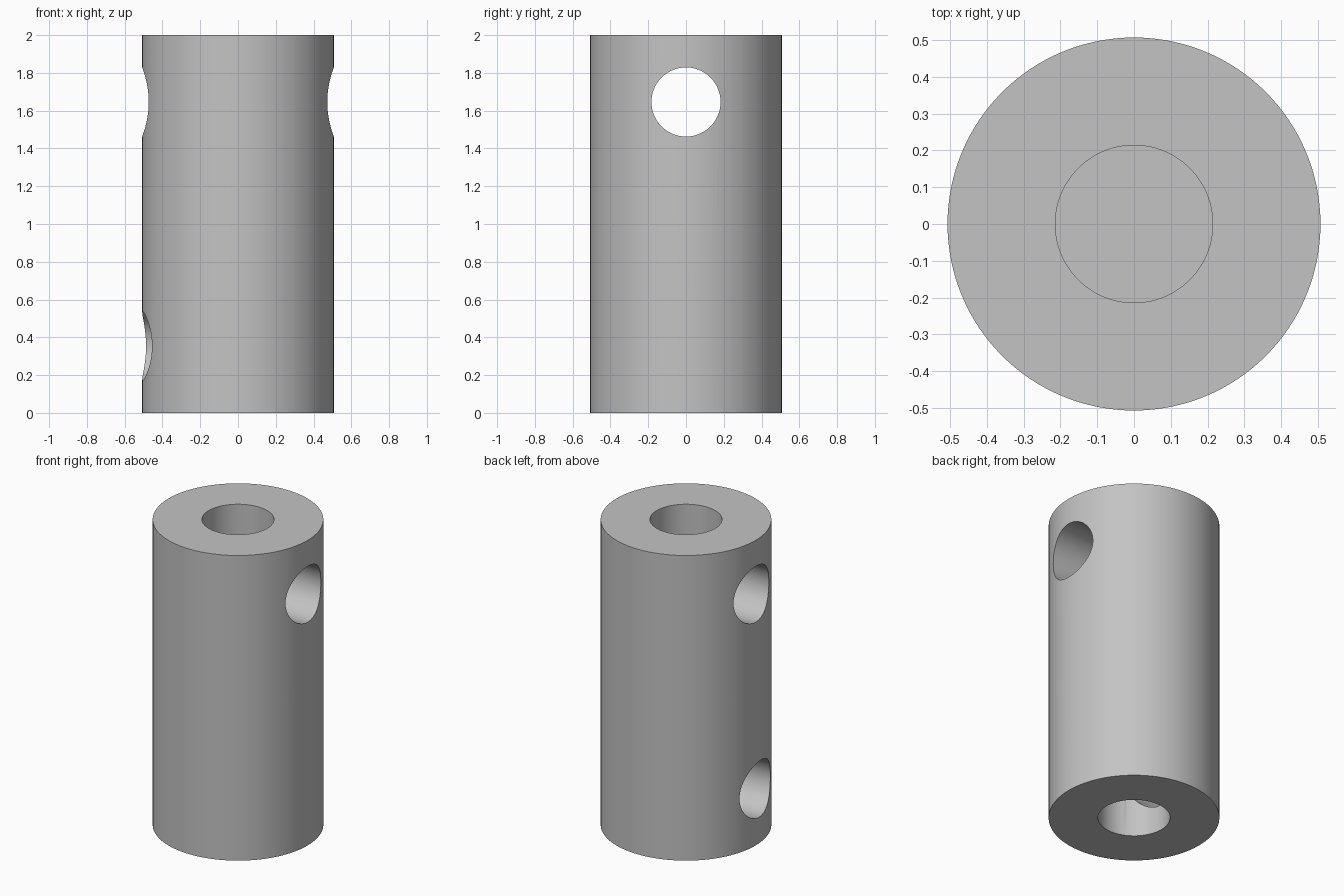
import bpy
import math
from mathutils import Matrix, Vector

if "Cube" in bpy.data.objects:
    bpy.data.objects.remove(bpy.data.objects["Cube"], do_unlink=True)

HEIGHT = 2.0
RADIUS = 0.507
BORE_RADIUS = 0.214
BORE_DEPTH = 0.85
HOLE_RADIUS = 0.183
HOLE_INSET = 0.354

grey = bpy.data.materials.new("plain_grey")
grey.use_nodes = True
grey.diffuse_color = (0.55, 0.55, 0.55, 1)
grey.node_tree.nodes["Principled BSDF"].inputs["Base Color"].default_value = grey.diffuse_color


def cylinder(name, radius, start, end, sides=96):
    """Cylinder running from one point to another."""
    start, end = Vector(start), Vector(end)
    axis = end - start
    bpy.ops.mesh.primitive_cylinder_add(vertices=sides, radius=radius, depth=axis.length)
    obj = bpy.context.object
    obj.name = name
    obj.data.transform(Matrix.Translation((start + end) / 2)
                       @ axis.to_track_quat("Z", "Y").to_matrix().to_4x4())
    obj.data.materials.append(grey)
    return obj


# Solid sleeve body
body = cylinder("sleeve_body", RADIUS, (0, 0, 0), (0, 0, HEIGHT), 128)

# Blind bores in both ends, a cross hole near the top,
# and a slightly turned one-sided hole near the bottom
turn = math.radians(185)
upper, lower = HEIGHT - HOLE_INSET, HOLE_INSET
cutters = [
    cylinder("top_bore_cutter", BORE_RADIUS, (0, 0, HEIGHT - BORE_DEPTH), (0, 0, HEIGHT + 0.1)),
    cylinder("bottom_bore_cutter", BORE_RADIUS, (0, 0, -0.1), (0, 0, BORE_DEPTH)),
    cylinder("cross_hole_cutter", HOLE_RADIUS, (-1, 0, upper), (1, 0, upper)),
    cylinder("side_hole_cutter", HOLE_RADIUS, (0, 0, lower),
             (math.cos(turn), math.sin(turn), lower)),
]

# Cut the holes, then remove the cutters
bpy.context.view_layer.objects.active = body
for cutter in cutters:
    cut = body.modifiers.new(cutter.name, "BOOLEAN")
    cut.operation = "DIFFERENCE"
    cut.solver = "EXACT"
    cut.object = cutter
    bpy.ops.object.modifier_apply(modifier=cut.name)
    bpy.data.objects.remove(cutter, do_unlink=True)

# Smooth curved walls with sharp rims
bpy.ops.object.select_all(action="DESELECT")
body.select_set(True)
bpy.ops.object.shade_smooth_by_angle(angle=math.radians(30))
